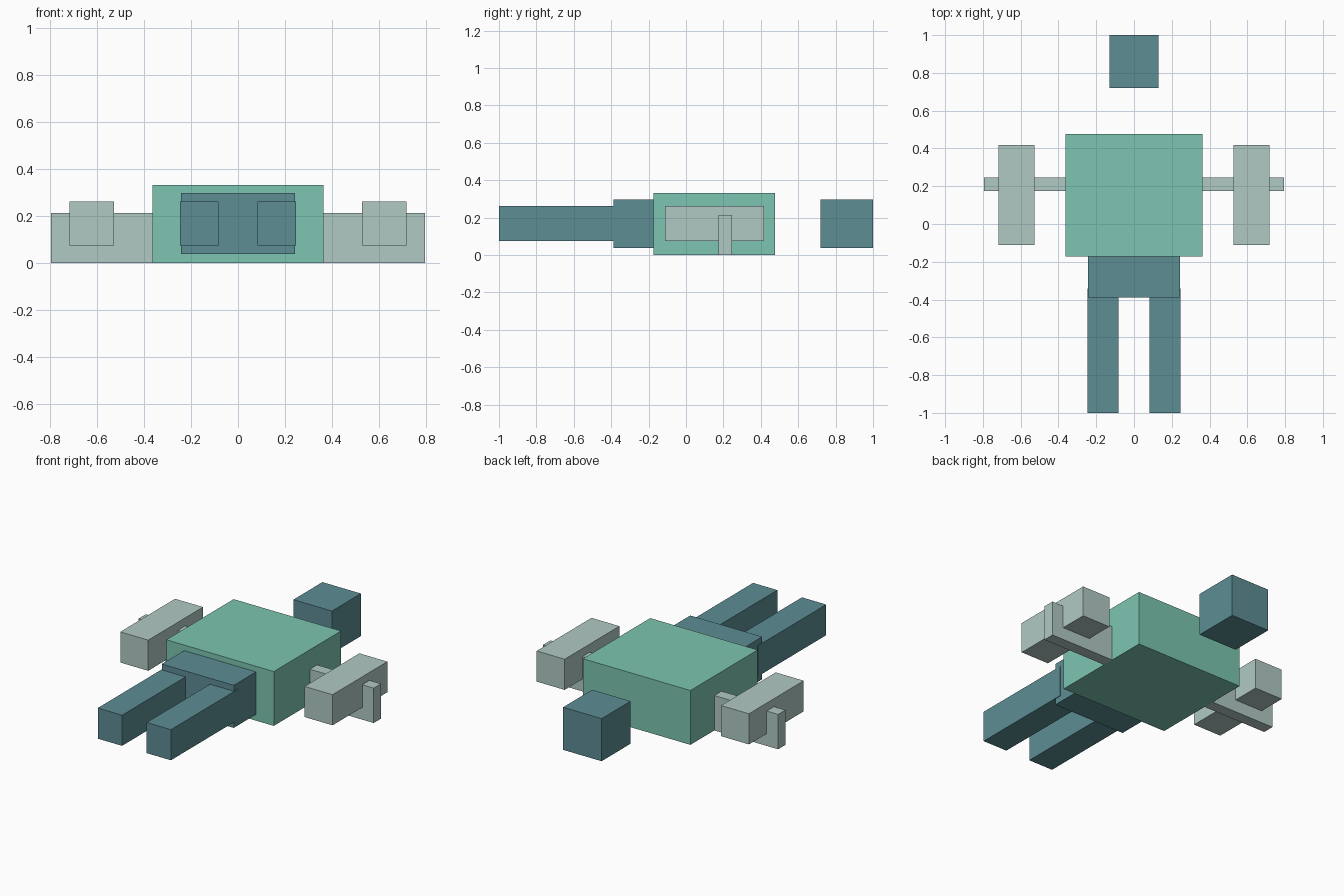
import bpy

if "Cube" in bpy.data.objects:
    bpy.data.objects.remove(bpy.data.objects["Cube"])


def material(name, rgb):
    m = bpy.data.materials.new(name)
    m.diffuse_color = (*rgb, 1.0)
    m.use_nodes = True
    m.node_tree.nodes["Principled BSDF"].inputs["Base Color"].default_value = m.diffuse_color
    return m


GREEN = material("mint green", (0.202, 0.558, 0.440))
TEAL = material("dark teal", (0.107, 0.266, 0.296))
GREY = material("pale grey green", (0.434, 0.584, 0.552))


def box(name, x, y, z, mat):
    """Box spanning the given (min, max) ranges."""
    spans = (x, y, z)
    bpy.ops.mesh.primitive_cube_add(size=1, location=[(a + b) / 2 for a, b in spans])
    ob = bpy.context.object
    ob.name = name
    ob.scale = [b - a for a, b in spans]
    bpy.ops.object.transform_apply(location=False, rotation=False, scale=True)
    ob.data.materials.append(mat)
    return ob


def pair(name, x, y, z, mat):
    """Left and right copies of a box, mirrored across x = 0."""
    box("right_" + name, x, y, z, mat)
    box("left_" + name, (-x[1], -x[0]), y, z, mat)


# Torso, floating head and hips
box("torso", (-0.363, 0.363), (-0.173, 0.476), (0.0, 0.332), GREEN)
box("head", (-0.13, 0.13), (0.72, 1.0), (0.038, 0.298), TEAL)
box("hips", (-0.243, 0.243), (-0.388, -0.173), (0.038, 0.298), TEAL)

# Legs
pair("leg", (0.083, 0.247), (-1.0, -0.342), (0.075, 0.262), TEAL)

# Arms with the thin crossbars that carry them
pair("arm", (0.528, 0.717), (-0.112, 0.417), (0.075, 0.262), GREY)
pair("crossbar", (0.363, 0.794), (0.175, 0.245), (0.0, 0.213), GREY)
